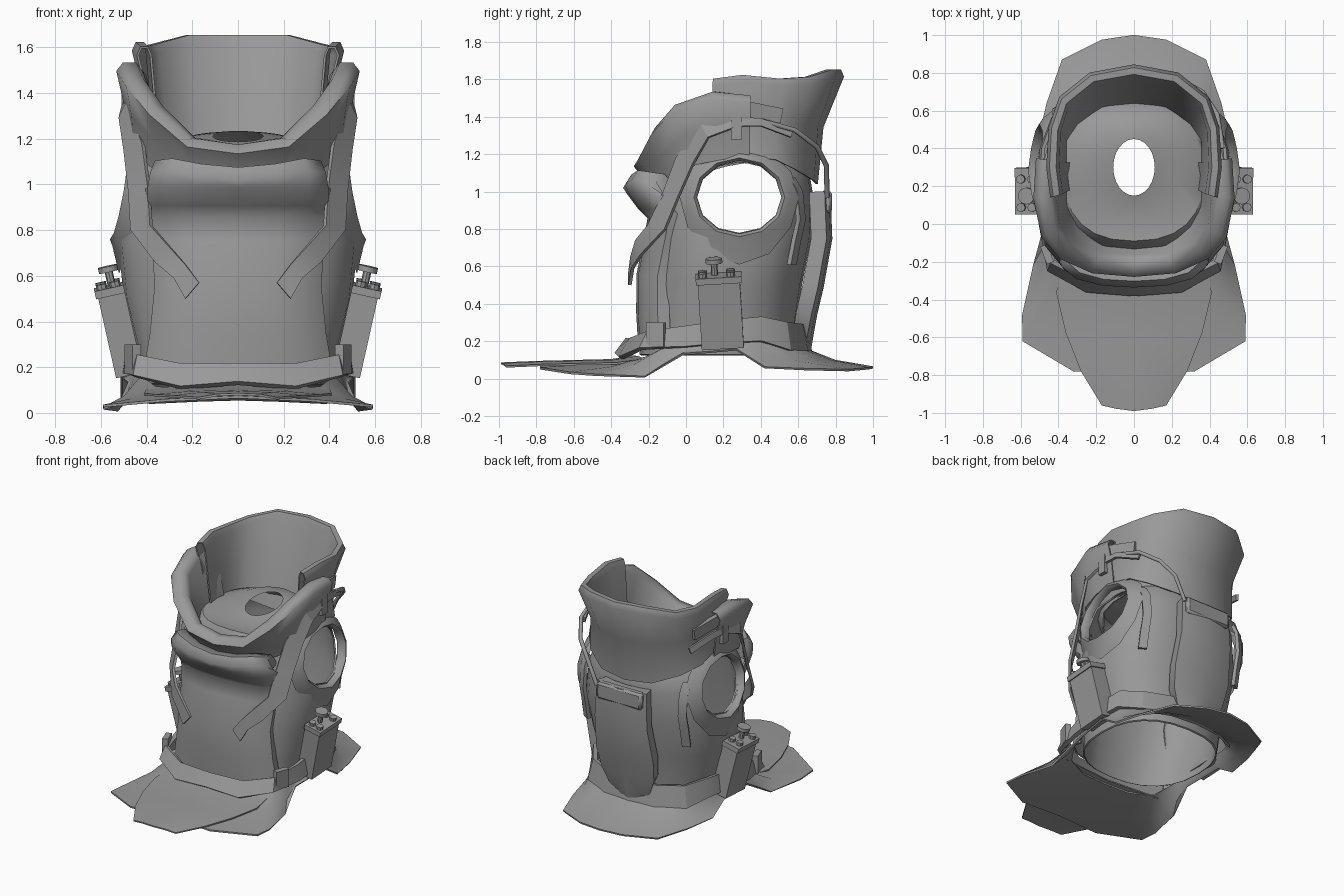
import bpy, bmesh
from math import cos, sin, pi, copysign
from mathutils import Matrix, Vector

if "Cube" in bpy.data.objects:
    bpy.data.objects.remove(bpy.data.objects["Cube"])

GREY = bpy.data.materials.new("dark_grey")
GREY.diffuse_color = (.32, .32, .32, 1)
GREY.use_nodes = True
GREY.node_tree.nodes["Principled BSDF"].inputs["Base Color"].default_value = GREY.diffuse_color


def finish(name, bm, mirror=False, thick=0, angle=40):
    bmesh.ops.recalc_face_normals(bm, faces=bm.faces)
    me = bpy.data.meshes.new(name)
    bm.to_mesh(me)
    bm.free()
    me.materials.append(GREY)
    ob = bpy.data.objects.new(name, me)
    bpy.context.collection.objects.link(ob)
    bpy.ops.object.select_all(action='DESELECT')
    ob.select_set(True)
    bpy.context.view_layer.objects.active = ob
    if mirror:
        m = ob.modifiers.new("mirror", 'MIRROR')
        m.merge_threshold = 0.002
        bpy.ops.object.modifier_apply(modifier="mirror")
    if thick:
        s = ob.modifiers.new("thickness", 'SOLIDIFY')
        s.thickness, s.offset = thick, 0
        bpy.ops.object.modifier_apply(modifier="thickness")
    bpy.ops.object.shade_smooth_by_angle(angle=angle * pi / 180)
    return ob


def grid(rows, wrap_u=False, wrap_v=False):
    bm = bmesh.new()
    vs = [[bm.verts.new(p) for p in r] for r in rows]
    nr, nc = len(rows), len(rows[0])
    for i in range(nr if wrap_v else nr - 1):
        for j in range(nc if wrap_u else nc - 1):
            a, b = vs[i], vs[(i + 1) % nr]
            k = (j + 1) % nc
            bm.faces.new((a[j], a[k], b[k], b[j]))
    return bm


def sheet(name, rows, thick=0.02, angle=50):
    return finish(name, grid(rows), True, thick, angle)


def box(bm, c, size, m=Matrix()):
    bmesh.ops.create_cube(bm, size=1, matrix=m @ Matrix.Translation(c) @ Matrix.Diagonal((*size, 1)))


def cyl(bm, c, r, h, m=Matrix(), n=8):
    bmesh.ops.create_cone(bm, cap_ends=True, segments=n, radius1=r, radius2=r, depth=h,
                          matrix=m @ Matrix.Translation(c))


def ring(z, w, f, b, inset=0, n=24):
    out, e = [], 2.4 if w > .3 else 2
    for i in range(n):
        c, s = cos(2 * pi * i / n), sin(2 * pi * i / n)
        p = lambda v: copysign(abs(v) ** (2 / e), v)
        y = (f + b) / 2 + p(s) * ((b - f) / 2 - inset)
        tilt = (y - .45) * .16 if z > 1.2 else 0
        out.append((p(c) * (w - inset), y, z - inset * .5 + tilt))
    return out


# Torso shell: double walled, closing to a neck hole that tilts forward
prof = [(.13, .43, -.25, .58), (.3, .45, -.21, .59), (.5, .5, -.2, .62), (.75, .525, -.17, .67),
        (.98, .49, -.15, .68), (1.1, .45, -.13, .66), (1.17, .37, -.09, .61),
        (1.22, .24, .03, .53), (1.235, .11, .15, .45)]
rings = [ring(*p) for p in prof] + [ring(*p, inset=.01) for p in reversed(prof[:-1])]
torso = finish("torso", grid(rings, True, True))

# Arm openings cut through both sides
AC = Vector((0, .285, .97))
bm = bmesh.new()
bmesh.ops.create_cone(bm, cap_ends=True, segments=12, radius1=1, radius2=1, depth=2,
                      matrix=Matrix.Translation(AC) @ Matrix.Diagonal((1, .225, .19, 1)) @ Matrix.Rotation(pi / 2, 4, 'Y'))
cutter = finish("arm_cutter", bm)
cutter.hide_render = True
bpy.context.view_layer.objects.active = torso
mod = torso.modifiers.new("arms", 'BOOLEAN')
mod.object, mod.operation, mod.solver = cutter, 'DIFFERENCE', 'EXACT'
bpy.ops.object.modifier_apply(modifier="arms")
bpy.data.objects.remove(cutter)

# Raised arm rims, blending further down into the torso
rows = []
for k, dx, drop in ((1.42, -.045, .3), (1.22, .005, 0), (1.08, .02, 0), (1.0, .0, 0), (1.0, -.04, 0)):
    r = []
    for i in range(12):
        a = 2 * pi * i / 12
        y, z = cos(a) * .225 * k, sin(a) * .195 * k * (1 + drop * max(0, -sin(a)))
        r.append((.505 - z * .17 + dx - abs(y) * .1, AC.y + y, AC.z + z))
    rows.append(r)
finish("arm_rim", grid(rows, True), True, angle=60)

# Front bib with rolled lip, its sides folded back to the torso
rows = []
for z, y, w in ((.17, -.25, .41), (.35, -.26, .38), (.55, -.26, .36), (.75, -.22, .37), (.86, -.2, .39),
                (.91, -.25, .39), (.99, -.31, .39), (1.05, -.33, .38), (1.1, -.3, .36), (1.09, -.23, .34), (1.0, -.15, .34)):
    lip = .03 if z > 1.0 else 0
    side = (w + .01, -.12, .98) if z > .88 else (w - .015, y + .17, z)
    rows.append([(0, y, z - lip), (w * .45, y + .01, z - lip * .5), (w * .8, y + .045, z + lip * .3),
                 (w, y + .11, z), side])
sheet("front_bib", rows, .012, 60)


def collar(name, rim, base, roll, depth, bulge):
    # outer wall, rolled rim, inner wall
    rows = [[] for _ in range(7)]
    for p, q in zip(rim, base):
        p, q = Vector(p), Vector(q)
        out = Vector((p.x, p.y - .28, 0)).normalized()
        down = Vector((0, 0, -.035))
        rows[0].append(q)
        rows[1].append(p.lerp(q, .5) + out * bulge)
        rows[2].append(p + out * roll + down)
        rows[3].append(p + out * roll * .5)
        rows[4].append(p - out * roll * .5)
        rows[5].append(p - out * roll + down)
        rows[6].append(q - out * depth + down)
    sheet(name, rows, .01, 60)


collar("front_collar",
       [(0, -.22, 1.17), (.2, -.205, 1.2), (.35, -.14, 1.34), (.44, -.04, 1.46), (.475, .15, 1.53), (.46, .34, 1.51)],
       [(0, -.18, .98), (.2, -.16, 1.0), (.37, -.06, 1.07), (.45, .04, 1.14), (.475, .18, 1.17), (.46, .34, 1.19)],
       .055, .12, .02)
collar("back_collar",
       [(0, .81, 1.65), (.22, .77, 1.65), (.37, .65, 1.61), (.42, .5, 1.6), (.43, .3, 1.62), (.41, .15, 1.6)],
       [(0, .7, 1.04), (.2, .68, 1.06), (.36, .58, 1.12), (.44, .48, 1.17), (.45, .3, 1.19), (.43, .15, 1.19)],
       .03, .09, -.025)

# Belt and its side loops
sheet("belt", [
    [(0, -.37, .13), (.25, -.35, .11), (.45, -.24, .16), (.49, 0, .17), (.49, .2, .19), (.47, .4, .2), (.39, .55, .15), (.2, .64, .14), (0, .66, .14)],
    [(0, -.31, .21), (.25, -.29, .21), (.43, -.2, .25), (.47, 0, .28), (.47, .2, .31), (.45, .4, .33), (.36, .53, .3), (.2, .61, .29), (0, .63, .29)]],
    .03, 30)
bm = bmesh.new()
box(bm, (0, 0, 0), (.04, .1, .13), Matrix.Translation((.46, -.16, .235)) @ Matrix.Rotation(-.35, 4, 'Z'))
finish("belt_loop", bm, True)

# Flared skirt, short at the sides
top = [(0, -.3, .1), (.2, -.29, .1), (.36, -.22, .11), (.42, -.12, .16), (.44, -.05, .18), (.45, .05, .2),
       (.46, .25, .22), (.44, .4, .21), (.39, .5, .18), (.25, .6, .16), (.12, .62, .16), (0, .63, .16)]
bot = [(0, -.78, .07), (.32, -.78, .055), (.59, -.62, .03), (.59, -.48, .02), (.53, -.22, .01), (.48, -.02, .13),
       (.51, .27, .155), (.51, .42, .06), (.46, .64, .05), (.38, .87, .045), (.17, .975, .055), (0, 1, .06)]
mid = []
for a, b in zip(top, bot):
    m = Vector(a).lerp(Vector(b), .45)
    m.z = a[2] * .35 + b[2] * .65
    mid.append(m)
sheet("skirt", [top, mid, bot], .012)

# Long front flap over the skirt
sheet("front_flap", [[(0, y, z), (w * .55, y + d * .4, z - .004), (w, y + d, z - .018)]
                     for y, w, z, d in ((-.28, .4, .12, .06), (-.4, .41, .1, .03), (-.6, .36, .095, .02),
                                        (-.8, .28, .09, .02), (-.99, .17, .082, .03))], .01)

# Shoulder straps running down the chest
sheet("chest_strap", [
    [(.5, .28, 1.35), (.515, .12, 1.29), (.495, .04, 1.15), (.475, -.04, .97), (.465, -.11, .8), (.36, -.24, .66), (.28, -.285, .59), (.23, -.3, .5)],
    [(.49, .27, 1.4), (.48, .08, 1.36), (.415, -.05, 1.18), (.39, -.12, .99), (.38, -.2, .82), (.31, -.265, .74), (.23, -.29, .65), (.17, -.3, .57)]],
    .018, 30)
sheet("rear_strap", [[(.5, .27, 1.35), (.49, .4, 1.35), (.43, .56, 1.29)], [(.49, .27, 1.4), (.48, .4, 1.39), (.42, .57, 1.33)]], .018, 30)

# Shoulder buckle and collar plate
bm = bmesh.new()
box(bm, (.49, .27, 1.38), (.04, .06, .2))
box(bm, (0, 0, 0), (.03, .25, .08), Matrix.Translation((.445, .39, 1.43)) @ Matrix.Rotation(-.2, 4, 'X') @ Matrix.Rotation(.25, 4, 'Z'))
finish("shoulder_buckle", bm, True)

# Hose from the shoulder to the back pack
cu = bpy.data.curves.new("back_hose", 'CURVE')
cu.dimensions, cu.bevel_depth, cu.bevel_resolution, cu.use_fill_caps = '3D', .014, 1, True
path = [(.47, .4, 1.38), (.44, .58, 1.33), (.36, .7, 1.24), (.27, .75, 1.14), (.19, .755, .97)]
sp = cu.splines.new('POLY')
sp.points.add(len(path) - 1)
for pt, p in zip(sp.points, path):
    pt.co = (*p, 1)
cu.materials.append(GREY)
bpy.context.collection.objects.link(bpy.data.objects.new("back_hose", cu))

# Back pack panel with a rounded foot, and its top cover
sheet("back_pack", [[(0, y, z), (w * .6, y - .01, z), (w, y - .03, z)]
                    for z, y, w in ((1.0, .73, .19), (.75, .74, .2), (.5, .695, .22), (.35, .66, .2), (.24, .64, .15), (.18, .63, .07))],
      .085, 40)
bm = bmesh.new()
box(bm, (0, .75, .945), (.36, .06, .12))
bmesh.ops.bevel(bm, geom=bm.edges[:], offset=.015, segments=1, affect='EDGES')
finish("pack_cover", bm)

# Thin tabs beside the pack
sheet("back_tab", [[(.4 + dx, y - dx * .6, z) for dx in (-.025, .025)]
                   for y, z in ((.56, 1.07), (.6, 1.0), (.615, .85), (.59, .74), (.565, .61))], .025, 30)

# Side canisters with lid, knob and studs, leaning outwards
M = Matrix.Translation((.525, .185, .365)) @ Matrix.Rotation(.22, 4, 'Y') @ Matrix.Rotation(.06, 4, 'X')
bm = bmesh.new()
box(bm, (-.005, 0, -.02), (.12, .225, .36), M)
box(bm, (0, 0, .175), (.13, .245, .035), M)
finish("side_canister", bm, True)
bm = bmesh.new()
cyl(bm, (-.015, -.02, .225), .018, .08, M)
cyl(bm, (-.015, -.02, .27), .045, .025, M, 10)
for y in (-.085, .065):
    for x in (-.03, .03):
        cyl(bm, (x, y, .2), .024, .03, M)
finish("canister_knobs", bm, True)
